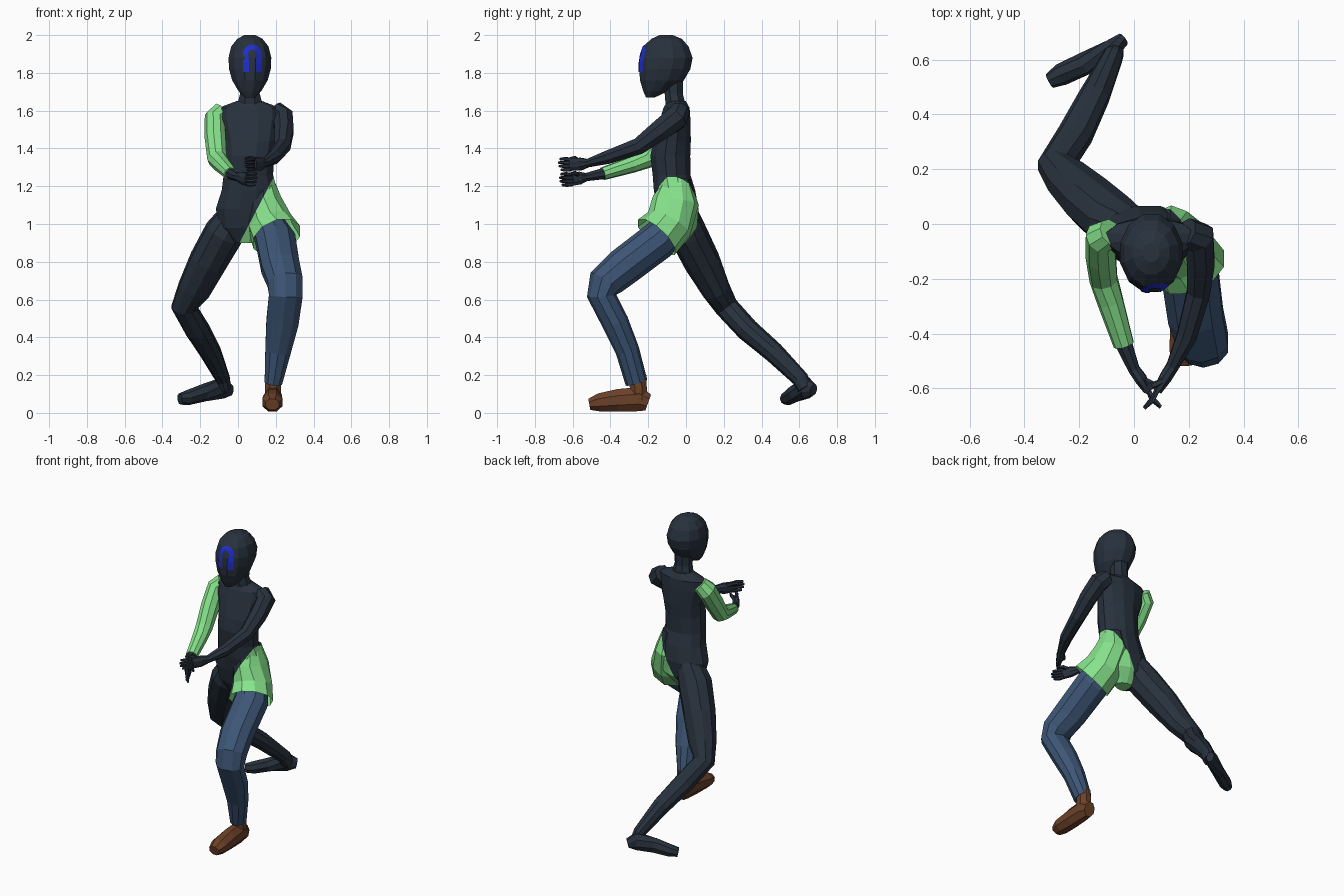
import bpy, bmesh, math
from mathutils import Vector
from mathutils.bvhtree import BVHTree


def material(name, rgb):
    m = bpy.data.materials.new(name)
    m.diffuse_color = (*rgb, 1)
    return m


DARK = material("dark_navy", (0.021, 0.031, 0.047))
GREEN = material("light_green", (0.24, 0.76, 0.26))
DENIM = material("denim_blue", (0.046, 0.092, 0.18))
BROWN = material("brown_leather", (0.15, 0.053, 0.021))
BLUE = material("bright_blue", (0.014, 0.028, 0.62))

# Diagonal edge between the dark suit and the green wrap
EDGE_CO, EDGE_NO = Vector((0.20, 0, 1.27)), Vector((0.27, 0, -0.14)).normalized()


def finish(name, bm, mats):
    me = bpy.data.meshes.new(name)
    bm.to_mesh(me)
    for m in mats:
        me.materials.append(m)
    ob = bpy.data.objects.new(name, me)
    bpy.context.collection.objects.link(ob)
    bm.free()
    return ob


def tube(name, rings, mat, n=10, cap_end=True, split=False, level=False):
    """Loft through rings (x, y, z, half width, half depth)."""
    bm = bmesh.new()
    pts = [Vector(r[:3]) for r in rings]
    loops = []
    for i, r in enumerate(rings):
        a = pts[i] - pts[i - 1] if i else None
        b = pts[i + 1] - pts[i] if i < len(pts) - 1 else None
        t = sum((d.normalized() for d in (a, b) if d), Vector()).normalized()
        if level:
            t = Vector((0, 0, -1))
        u = (Vector((1, 0, 0)) - t * t.x).normalized()
        v = t.cross(u)
        k = 1 / math.cos(math.pi / n) if n < 9 else 1.02
        loop = []
        for j in range(n):
            ang = 2 * math.pi * (j + 0.5) / n
            loop.append(bm.verts.new(pts[i] + u * (r[3] * k * math.cos(ang))
                                     + v * (r[4] * k * math.sin(ang))))
        loops.append(loop)
    for p, q in zip(loops, loops[1:]):
        for j in range(n):
            bm.faces.new((p[j], p[(j + 1) % n], q[(j + 1) % n], q[j]))
    bm.faces.new(loops[0])
    if cap_end:
        bm.faces.new(loops[-1])
    bmesh.ops.recalc_face_normals(bm, faces=bm.faces)
    mats = [mat]
    if split:
        mats = [DARK, GREEN]
        bmesh.ops.bisect_plane(bm, geom=bm.verts[:] + bm.edges[:] + bm.faces[:],
                               plane_co=EDGE_CO, plane_no=EDGE_NO)
        for f in bm.faces:
            f.material_index = int((f.calc_center_median() - EDGE_CO).dot(EDGE_NO) > 0)
    return finish(name, bm, mats)


def stack(rows, cx):
    """Level rings from (z, y front, y back, half width, x shift)."""
    return [(cx + s, (a + b) / 2, z, w, (b - a) / 2) for z, a, b, w, s in rows]


# Head and neck
head = tube("head", stack([
    (2.0, -0.14, -0.07, 0.03, 0), (1.98, -0.185, -0.02, 0.068, 0),
    (1.94, -0.228, 0.015, 0.1, 0), (1.88, -0.248, 0.037, 0.115, 0),
    (1.82, -0.25, 0.025, 0.112, 0), (1.76, -0.245, -0.01, 0.095, 0),
    (1.705, -0.228, -0.09, 0.062, 0), (1.67, -0.212, -0.165, 0.028, 0)], 0.063),
    DARK, 12, level=True)
tube("neck", [(0.063, -0.07, 1.78, 0.055, 0.055), (0.063, -0.065, 1.69, 0.052, 0.048),
              (0.063, -0.05, 1.6, 0.075, 0.055)], DARK, 8, level=True)

# Arch shaped face mark laid on the head
tree = BVHTree.FromObject(head, bpy.context.evaluated_depsgraph_get())
path = [(-1, 0, 1.805), (-1, 0, 1.855)]
path += [(math.cos(a), math.sin(a), 1.9) for a in
         (math.pi * (1 - i / 8) for i in range(9))]
path += [(1, 0, 1.855), (1, 0, 1.805)]
bm = bmesh.new()
pairs = []
for dx, dz, z in path:
    pair = []
    for r in (0.018 if z < 1.9 else 0.023, 0.036, 0.05):
        x, h = 0.076 + dx * r, z + dz * r
        hit = tree.ray_cast(Vector((x, -1, h)), Vector((0, 1, 0)))[0]
        pair.append(bm.verts.new((x, (hit.y if hit else -0.23) - 0.004, h)))
    pairs.append(pair)
for p, q in zip(pairs, pairs[1:]):
    for k in (0, 1):
        f = bm.faces.new((p[k], p[k + 1], q[k + 1], q[k]))
        f.normal_update()
        if f.normal.y > 0:
            f.normal_flip()
finish("face_mark", bm, [BLUE])

# Torso, green beyond the diagonal edge
tube("torso", stack([
    (1.65, -0.10, 0.00, 0.07, 0), (1.615, -0.12, 0.02, 0.165, 0),
    (1.55, -0.14, 0.025, 0.165, 0), (1.44, -0.175, 0.027, 0.14, 0.005),
    (1.36, -0.19, 0.024, 0.132, 0), (1.26, -0.178, 0.025, 0.133, -0.005),
    (1.18, -0.172, 0.05, 0.148, 0), (1.08, -0.155, 0.068, 0.17, -0.01),
    (0.98, -0.13, 0.06, 0.14, -0.02), (0.9, -0.09, 0.0, 0.06, -0.02)], 0.06),
    DARK, 12, split=True, level=True)

# Green wrap flaring around the front thigh
tube("hip_wrap", [(0.13, -0.05, 1.24, 0.058, 0.07), (0.136, -0.055, 1.12, 0.098, 0.122),
                  (0.17, -0.09, 1.0, 0.12, 0.125), (0.205, -0.157, 0.93, 0.135, 0.132)],
     DARK, 10, cap_end=False, split=True)

# Front leg with trouser and boot
tube("front_trouser_leg", [
    (0.16, -0.07, 0.99, 0.09, 0.09), (0.2, -0.15, 0.91, 0.108, 0.102),
    (0.225, -0.335, 0.77, 0.104, 0.1), (0.25, -0.425, 0.69, 0.096, 0.094),
    (0.253, -0.447, 0.62, 0.092, 0.076), (0.235, -0.375, 0.48, 0.088, 0.07),
    (0.212, -0.31, 0.33, 0.07, 0.062), (0.187, -0.262, 0.16, 0.048, 0.058)], DENIM, 10)
tube("front_boot", [
    (0.185, -0.2, 0.055, 0.036, 0.045), (0.185, -0.25, 0.073, 0.046, 0.065),
    (0.183, -0.36, 0.066, 0.05, 0.06), (0.182, -0.46, 0.055, 0.053, 0.048),
    (0.182, -0.512, 0.045, 0.036, 0.03)], BROWN, 8)
tube("boot_ankle", [(0.187, -0.255, 0.2, 0.042, 0.045), (0.185, -0.25, 0.06, 0.043, 0.045)],
     BROWN, 8)

# Rear leg and foot
tube("rear_leg", [
    (-0.01, -0.02, 1.06, 0.08, 0.08), (-0.075, 0.01, 0.95, 0.105, 0.1),
    (-0.16, 0.085, 0.8, 0.1, 0.095), (-0.235, 0.16, 0.65, 0.088, 0.075),
    (-0.285, 0.215, 0.56, 0.068, 0.062), (-0.215, 0.325, 0.44, 0.065, 0.06),
    (-0.145, 0.465, 0.32, 0.056, 0.054), (-0.08, 0.605, 0.18, 0.038, 0.044),
    (-0.07, 0.63, 0.13, 0.034, 0.04)], DARK, 10)
tube("rear_foot", [
    (-0.038, 0.675, 0.12, 0.022, 0.03), (-0.08, 0.64, 0.132, 0.035, 0.055),
    (-0.18, 0.585, 0.107, 0.038, 0.045), (-0.265, 0.545, 0.081, 0.038, 0.037),
    (-0.308, 0.522, 0.073, 0.026, 0.028)], DARK, 8)

# Arms
tube("right_sleeve", [
    (-0.085, -0.03, 1.6, 0.05, 0.05), (-0.122, -0.05, 1.56, 0.056, 0.062),
    (-0.12, -0.12, 1.46, 0.056, 0.06), (-0.11, -0.205, 1.345, 0.052, 0.052),
    (-0.085, -0.285, 1.315, 0.048, 0.044), (-0.037, -0.44, 1.266, 0.038, 0.034)], GREEN, 9)
tube("right_forearm", [(-0.04, -0.43, 1.268, 0.031, 0.03), (0.0, -0.53, 1.248, 0.021, 0.021),
                       (0.025, -0.565, 1.243, 0.022, 0.034),
                       (0.05, -0.605, 1.235, 0.016, 0.033)], DARK, 8)
tube("left_arm", [
    (0.19, -0.03, 1.6, 0.05, 0.05), (0.238, -0.05, 1.562, 0.056, 0.062),
    (0.244, -0.14, 1.495, 0.05, 0.055), (0.235, -0.25, 1.412, 0.042, 0.044),
    (0.192, -0.41, 1.355, 0.036, 0.036), (0.14, -0.52, 1.322, 0.023, 0.022),
    (0.115, -0.56, 1.317, 0.023, 0.034), (0.085, -0.61, 1.315, 0.016, 0.033)], DARK, 8)

# Curled fingers and thumbs
for side, palm, sx in (("right", Vector((0.05, -0.6, 1.235)), 1),
                       ("left", Vector((0.085, -0.605, 1.315)), -1)):
    for i in range(4):
        dz = 0.026 - 0.017 * i
        reach = (0.9, 1.0, 0.95, 0.8)[i]
        offs = [(0, 0, dz), (0.018 * sx * reach, -0.04 * reach, dz * 1.15),
                (0.048 * sx * reach, -0.068 * reach, dz * 1.1)]
        tube(f"{side}_finger_{i + 1}",
             [(*(palm + Vector(o)), r, r) for o, r in zip(offs, (0.009, 0.0085, 0.006))],
             DARK, 5)
    offs = [(-0.02 * sx, 0.03, 0.02), (0.02 * sx, 0.015, 0.035), (0.045 * sx, -0.01, 0.03)]
    tube(f"{side}_thumb",
         [(*(palm + Vector(o)), r, r) for o, r in zip(offs, (0.012, 0.01, 0.007))], DARK, 5)
